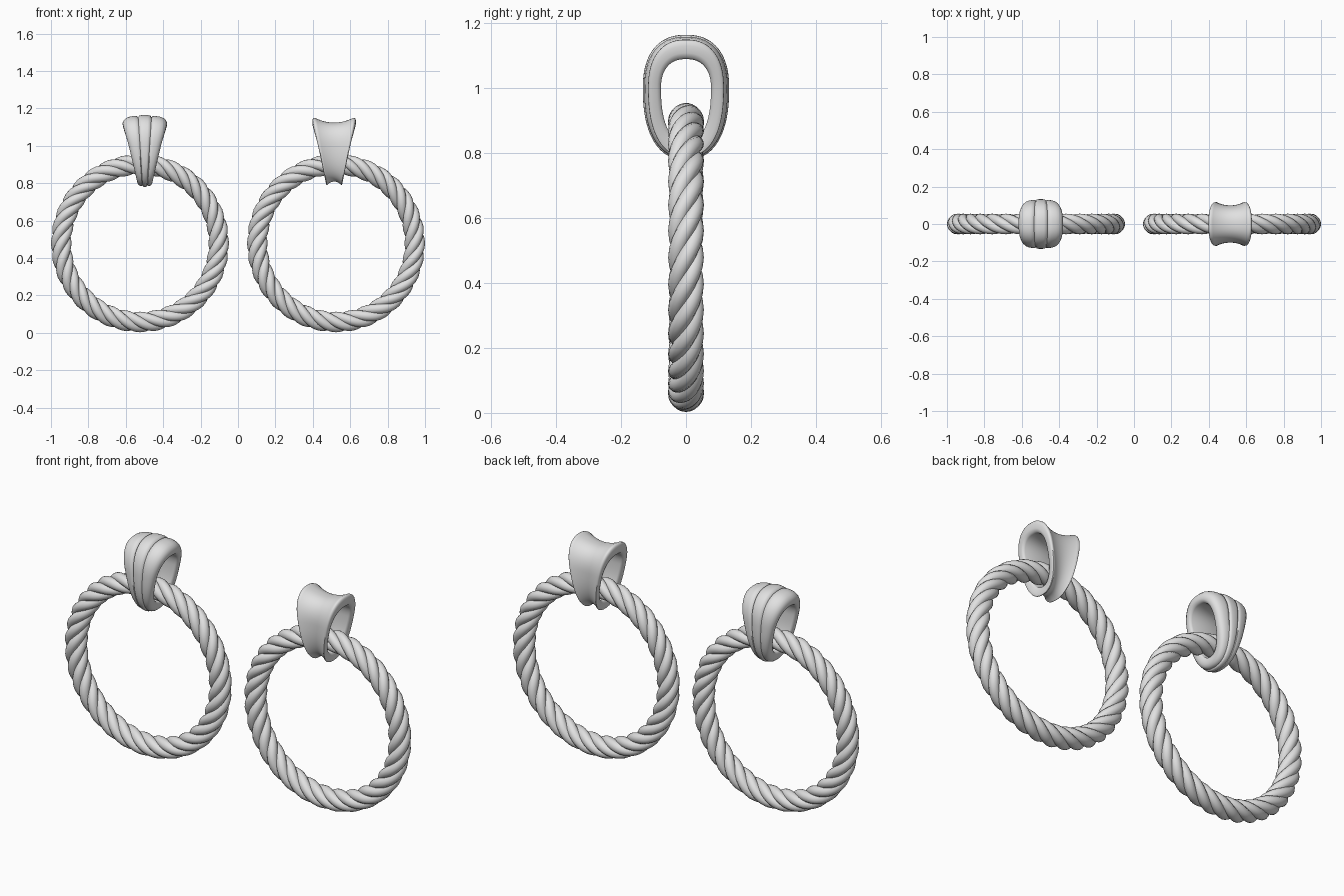
import bpy, bmesh, math
from math import sin, cos, pi
from mathutils import Vector

cube = bpy.data.objects.get("Cube")
if cube:
    bpy.data.objects.remove(cube, do_unlink=True)

metal = bpy.data.materials.new("brushed_silver")
metal.use_nodes = True
color = (0.75, 0.75, 0.75, 1)
metal.diffuse_color = color
metal.node_tree.nodes["Principled BSDF"].inputs["Base Color"].default_value = color


def loft(name, sections_list, angle):
    """Closed surface through groups of closed sections."""
    bm = bmesh.new()
    for sections in sections_list:
        rows = [[bm.verts.new(p) for p in sec] for sec in sections]
        for i, a in enumerate(rows):
            b = rows[(i + 1) % len(rows)]
            for j in range(len(a)):
                k = (j + 1) % len(a)
                bm.faces.new((a[j], a[k], b[k], b[j]))
    bmesh.ops.recalc_face_normals(bm, faces=bm.faces)
    mesh = bpy.data.meshes.new(name)
    bm.to_mesh(mesh)
    bm.free()
    mesh.materials.append(metal)
    obj = bpy.data.objects.new(name, mesh)
    bpy.context.collection.objects.link(obj)
    bpy.ops.object.select_all(action='DESELECT')
    obj.select_set(True)
    bpy.context.view_layer.objects.active = obj
    bpy.ops.object.shade_smooth_by_angle(angle=math.radians(angle))
    return obj


# Rope hoop: four round strands twisted around a circle
STRANDS, TURNS, STEPS, SIDES = 4, 8, 288, 14
HOOP_R, HOOP_Z, OFFSET, STRAND_R = 0.421, 0.479, 0.029, 0.026


def strand(cx, phase):
    def frame(t):
        phi = TURNS * t + phase
        radial = Vector((cos(t), 0, sin(t)))
        out = radial * cos(phi) + Vector((0, sin(phi), 0))
        return Vector((cx, 0, HOOP_Z)) + radial * HOOP_R + out * OFFSET, out

    sections = []
    for i in range(STEPS):
        t = 2 * pi * i / STEPS
        p, out = frame(t)
        tangent = (frame(t + 0.001)[0] - frame(t - 0.001)[0]).normalized()
        side = tangent.cross(out).normalized()
        sections.append([p + STRAND_R * (out * cos(a) + side * sin(a))
                         for a in (2 * pi * j / SIDES for j in range(SIDES))])
    return sections


def rope_hoop(name, cx):
    loft(name, [strand(cx, 2 * pi * k / STRANDS) for k in range(STRANDS)], 60)


# Bail: a tapered teardrop band; profile points are (across, inner-to-outer)
def egg(a, half, top, bottom, power):
    c, s = cos(a), sin(a)
    y = math.copysign(abs(c) ** power, c) * half
    z = math.copysign(abs(s) ** power, s) * (top if s > 0 else bottom)
    return y, 1.0 + z


def bail(name, cx, half, top, bottom, profile):
    sections = []
    n = 96
    for i in range(n):
        a = 2 * pi * (i + 0.5) / n
        yo, zo = egg(a, half, top, bottom, 0.85)
        yi, zi = egg(a, 0.077, 0.09, 0.165, 0.85)
        w = 0.042 + 0.074 * (zo - 0.78) / 0.37
        sections.append([Vector((cx + s * w, yi + (yo - yi) * o, zi + (zo - zi) * o))
                         for s, o in profile])
    loft(name, [sections], 50)


def mirrored(half_profile):
    """Mirror points listed from the outer middle round to the inner middle."""
    return half_profile + [(-s, o) for s, o in reversed(half_profile) if s > 0]


# Three raised ribs separated by grooves
ribbed = mirrored([(0, 1), (0.14, 0.99), (0.25, 0.95), (0.3, 0.82),
                   (0.35, 0.91), (0.5, 0.92), (0.7, 0.87), (0.85, 0.77),
                   (0.95, 0.62), (1, 0.42), (0.99, 0.2), (0.94, 0.06),
                   (0.85, 0), (0, 0)])
# Concave saddle with rolled edges
saddle = mirrored([(s / 10, 0.55 + 0.43 * (s / 9) ** 2) for s in range(9)]
                  + [(0.88, 0.97), (0.95, 0.95), (0.99, 0.83), (1, 0.65),
                     (0.99, 0.3), (0.94, 0.08), (0.85, 0), (0, 0)])

rope_hoop("right_rope_hoop", -0.524)
rope_hoop("left_rope_hoop", 0.524)
bail("right_ribbed_bail", -0.498, 0.133, 0.165, 0.22, ribbed)
bail("left_saddle_bail", 0.514, 0.118, 0.152, 0.212, saddle)
